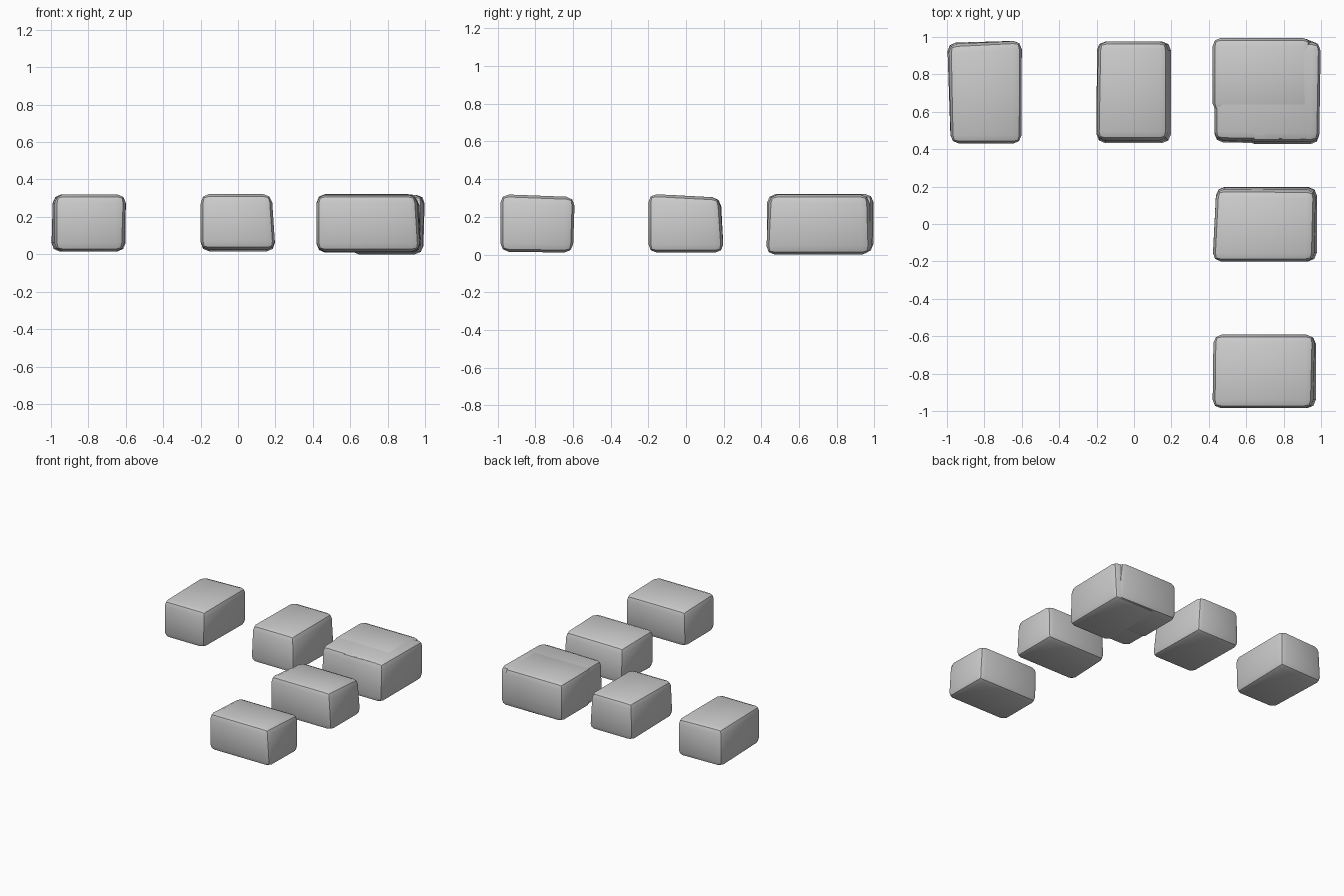
import bpy
import bmesh
from mathutils import Vector

if "Cube" in bpy.data.objects:
    bpy.data.objects.remove(bpy.data.objects["Cube"])


def stone(name, x, y, z, nudges=None):
    """Rounded rough-cut block from bounds, with some corners nudged.
    Nudge keys are corner signs: l/r (x), f/b (y), d/u (z); '*' matches both."""
    bm = bmesh.new()
    bmesh.ops.create_cube(bm, size=2)
    for v in bm.verts:
        key = ("r" if v.co.x > 0 else "l",
               "b" if v.co.y > 0 else "f",
               "u" if v.co.z > 0 else "d")
        p = Vector((x[v.co.x > 0], y[v.co.y > 0], z[v.co.z > 0]))
        for pattern, offset in (nudges or {}).items():
            if all(a in ("*", b) for a, b in zip(pattern, key)):
                p += Vector(offset)
        v.co = p
    bmesh.ops.bevel(bm, geom=bm.edges[:], offset=0.045, segments=2,
                    profile=0.5, affect='EDGES', clamp_overlap=True)
    bmesh.ops.recalc_face_normals(bm, faces=bm.faces[:])
    mesh = bpy.data.meshes.new(name)
    bm.to_mesh(mesh)
    bm.free()
    obj = bpy.data.objects.new(name, mesh)
    bpy.context.collection.objects.link(obj)
    bpy.ops.object.select_all(action='DESELECT')
    bpy.context.view_layer.objects.active = obj
    obj.select_set(True)
    bpy.ops.object.shade_smooth_by_angle(angle=0.52)
    return obj


# Back row
stone("back_left_stone", (-1.0, -0.6), (0.43, 0.98), (0.015, 0.32),
      {"lf*": (0.02, 0, 0), "lb*": (0, -0.01, 0), "**u": (0, 0, 0),
       "lbu": (0.01, -0.01, 0), "rfd": (-0.01, 0, 0)})
stone("back_middle_stone", (-0.2, 0.2), (0.43, 0.975), (0.025, 0.322),
      {"r*u": (-0.02, 0, 0), "*fu": (0, 0.02, 0), "lbu": (0.01, 0, 0),
       "*bd": (0, 0, -0.01)})

# Right row
stone("right_middle_stone", (0.42, 0.98), (-0.2, 0.2), (0.01, 0.322),
      {"lb*": (0.02, 0, 0), "*bu": (0, -0.015, -0.02),
       "rfu": (-0.02, 0, 0), "rbu": (-0.01, -0.005, 0)})
stone("right_front_stone", (0.42, 0.975), (-0.985, -0.59), (0.015, 0.32),
      {"rfu": (-0.02, 0, 0), "rbu": (-0.01, 0, 0), "*bu": (0, 0, -0.015),
       "*bd": (0, -0.01, -0.005), "lb*": (0.005, 0, 0)})

# Overlapping stones that make up the corner
stone("corner_core_stone", (0.43, 0.975), (0.425, 0.97), (0.012, 0.32),
      {"lf*": (0, 0.01, 0), "*fu": (0, 0.015, 0), "rfu": (-0.01, 0, 0)})
stone("corner_back_stone", (0.42, 0.955), (0.6, 0.995), (0.01, 0.322),
      {"rbu": (-0.01, 0, 0), "rbd": (0.02, -0.01, -0.005)})
stone("corner_right_stone", (0.6, 1.0), (0.425, 0.98), (0.0, 0.318),
      {"rf*": (-0.01, 0, 0), "*fu": (0, 0.015, 0), "rbu": (0, -0.01, 0),
       "rbd": (-0.01, 0, 0)})
